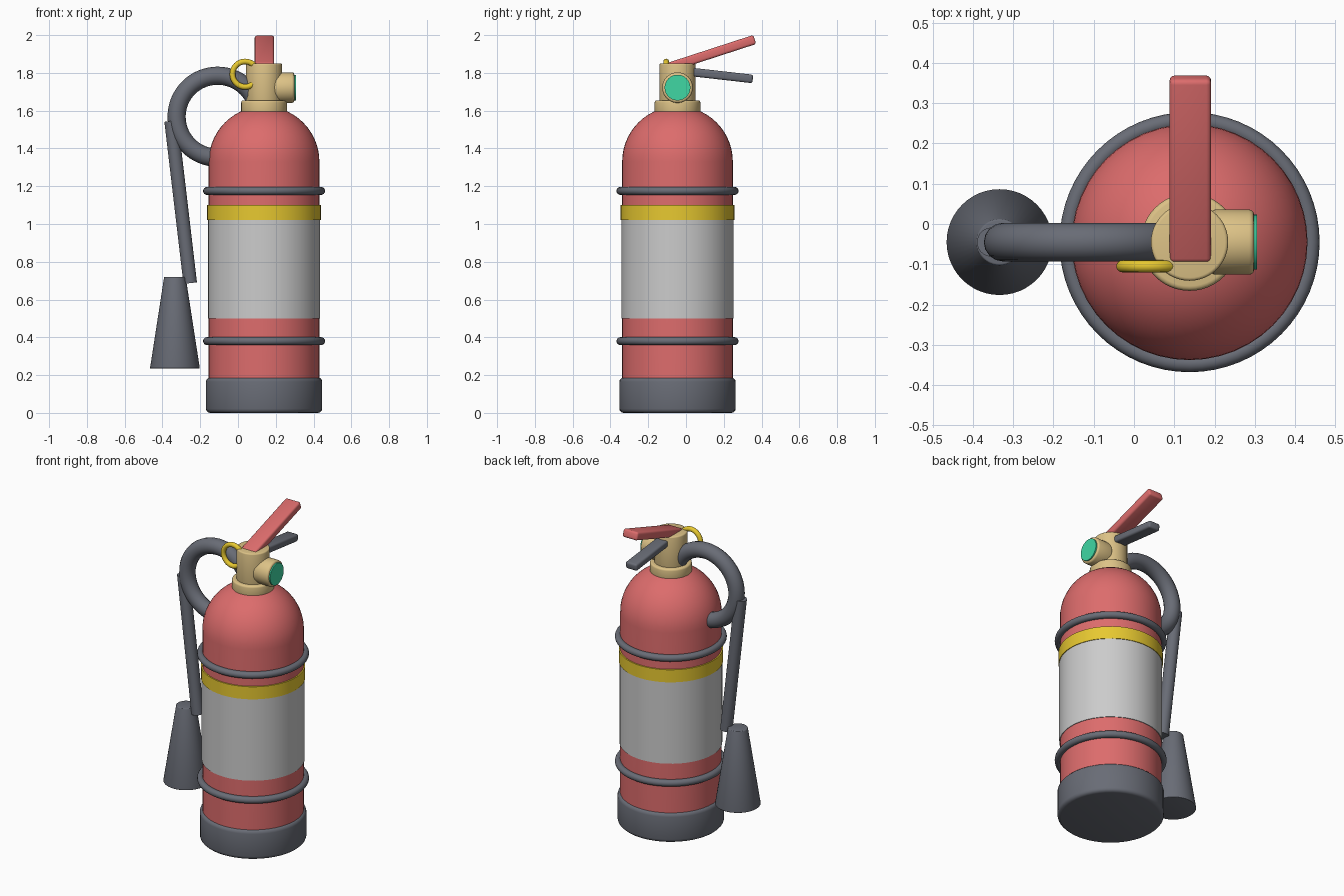
import bpy, math
from mathutils import Vector

if "Cube" in bpy.data.objects:
    bpy.data.objects.remove(bpy.data.objects["Cube"])

CX, CY = 0.138, -0.045   # axis of the tank


def material(name, rgb):
    m = bpy.data.materials.new(name)
    m.diffuse_color = (*rgb, 1)
    m.use_nodes = True
    m.node_tree.nodes["Principled BSDF"].inputs["Base Color"].default_value = m.diffuse_color
    return m


RED = material("red", (0.72, 0.15, 0.15))
DARK = material("dark_grey", (0.14, 0.15, 0.18))
BRASS = material("brass", (0.72, 0.54, 0.24))
YELLOW = material("yellow", (0.80, 0.58, 0.03))
TEAL = material("teal", (0.05, 0.68, 0.37))


def finish(name, mat, bevel=0, smooth=True):
    ob = bpy.context.object
    ob.name = name
    if mat:
        ob.data.materials.append(mat)
    if bevel:
        b = ob.modifiers.new("bevel", 'BEVEL')
        b.width, b.segments, b.limit_method = bevel, 3, 'ANGLE'
        b.angle_limit = math.radians(40)
        bpy.ops.object.modifier_apply(modifier="bevel")
    if smooth:
        bpy.ops.object.shade_smooth_by_angle(angle=math.radians(35))
    return ob


def rod(name, p0, p1, r0, mat, r1=None, bevel=0):
    """Cylinder or cone between two points."""
    a, b = Vector(p0), Vector(p1)
    d = b - a
    bpy.ops.mesh.primitive_cone_add(
        vertices=48, radius1=r0, radius2=r0 if r1 is None else r1,
        depth=d.length, location=(a + b) / 2,
        rotation=d.to_track_quat('Z', 'Y').to_euler())
    return finish(name, mat, bevel)


def upright(name, z0, z1, r, mat, bevel=0):
    return rod(name, (CX, CY, z0), (CX, CY, z1), r, mat, bevel=bevel)


def torus(name, loc, major, minor, mat, rot=(0, 0, 0)):
    bpy.ops.mesh.primitive_torus_add(
        location=loc, rotation=rot, major_radius=major, minor_radius=minor,
        major_segments=64, minor_segments=16)
    return finish(name, mat)


def bar(name, loc, size, tilt, mat):
    bpy.ops.mesh.primitive_cube_add(size=1, location=loc, rotation=(math.radians(tilt), 0, 0))
    bpy.context.object.scale = size
    bpy.ops.object.transform_apply(location=False, rotation=False, scale=True)
    return finish(name, mat, 0.012)


# Tank: straight wall with a hemispherical shoulder, spun from a profile
R, SHOULDER, N = 0.293, 1.33, 48
profile = [(R, 0.05)] + [(R * math.cos(t), SHOULDER + R * math.sin(t))
                         for t in (math.pi / 2 * i / 14 for i in range(14))]
verts = [(r * math.cos(2 * math.pi * j / N), r * math.sin(2 * math.pi * j / N), z)
         for r, z in profile for j in range(N)]
faces = [(i * N + j, i * N + (j + 1) % N, (i + 1) * N + (j + 1) % N, (i + 1) * N + j)
         for i in range(len(profile) - 1) for j in range(N)]
top = (len(profile) - 1) * N
faces += [tuple(range(top, top + N)), tuple(reversed(range(N)))]
mesh = bpy.data.meshes.new("tank")
mesh.from_pydata(verts, [], faces)
tank = bpy.data.objects.new("tank", mesh)
tank.location = (CX, CY, 0)
bpy.context.collection.objects.link(tank)
bpy.context.view_layer.objects.active = tank
tank.select_set(True)
finish("tank", RED)

# Bands around the tank
upright("base_boot", 0, 0.187, 0.308, DARK, 0.022)
upright("label_band", 0.50, 1.025, 0.297, None)
upright("stripe_band", 1.02, 1.10, 0.301, YELLOW)
for name, z in (("lower_strap", 0.38), ("upper_strap", 1.175)):
    torus(name, (CX, CY, z), 0.302, 0.021, DARK)

# Valve and gauge
upright("valve_collar", 1.58, 1.655, 0.121, BRASS, 0.012)
upright("valve_body", 1.64, 1.85, 0.096, BRASS, 0.008)
rod("gauge_housing", (0.19, CY, 1.722), (0.298, CY, 1.722), 0.081, BRASS, bevel=0.012)
rod("gauge_face", (0.28, CY, 1.722), (0.306, CY, 1.722), 0.068, TEAL)

# Handles and safety ring
bar("squeeze_handle", (0.14, 0.137, 1.903), (0.103, 0.478, 0.05), 18, RED)
bar("carry_handle", (0.14, 0.15, 1.791), (0.08, 0.41, 0.045), -6.5, DARK)
torus("safety_ring", (0.038, -0.105, 1.793), 0.067, 0.015, YELLOW, (math.pi / 2, 0, 0))

# Hose loop, straight pipe and horn
torus("hose_loop", (-0.108, CY, 1.568), 0.217, 0.048, DARK, (math.pi / 2, 0, 0))
rod("hose_pipe", (-0.253, CY, 0.687), (-0.354, CY, 1.545), 0.036, DARK)
rod("horn", (-0.334, CY, 0.235), (-0.334, CY, 0.72), 0.132, DARK, r1=0.057, bevel=0.004)
